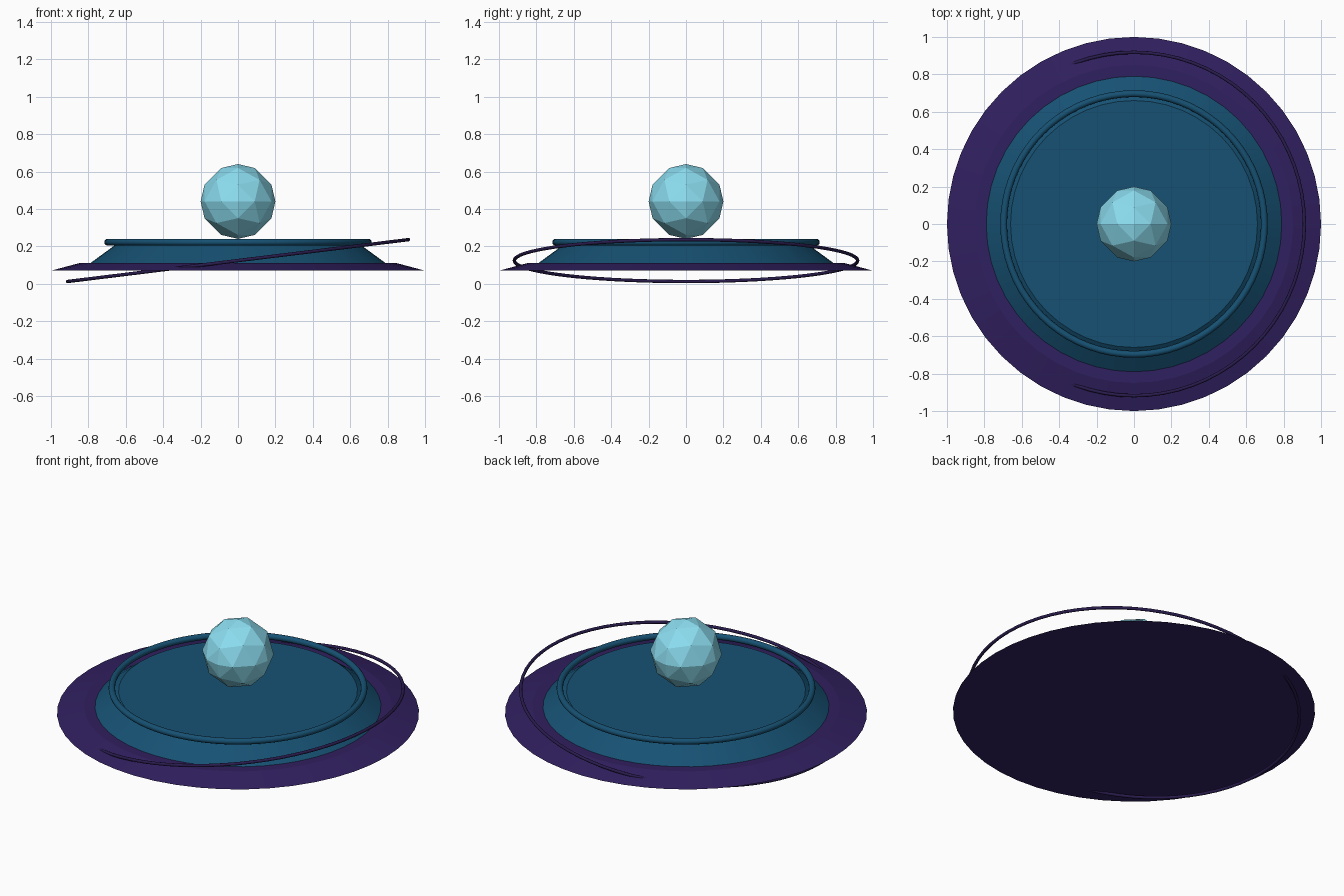
import bpy, bmesh, math
from mathutils import Vector

if "Cube" in bpy.data.objects:
    bpy.data.objects.remove(bpy.data.objects["Cube"])


def material(name, color):
    m = bpy.data.materials.new(name)
    m.diffuse_color = (*color, 1)
    m.use_nodes = True
    m.node_tree.nodes["Principled BSDF"].inputs["Base Color"].default_value = m.diffuse_color
    return m


PURPLE = material("deep_purple", (0.030, 0.014, 0.115))
DARK = material("dark_violet", (0.022, 0.011, 0.075))
TEAL = material("deep_teal", (0.008, 0.082, 0.170))
CYAN = material("pale_cyan", (0.26, 0.72, 0.87))


def smooth(obj):
    bpy.ops.object.select_all(action='DESELECT')
    obj.select_set(True)
    bpy.context.view_layer.objects.active = obj
    bpy.ops.object.shade_smooth_by_angle(angle=math.radians(12))


def frustum(name, r1, z1, r2, z2, mat, sides=48):
    bpy.ops.mesh.primitive_cone_add(vertices=sides, radius1=r1, radius2=r2,
                                    depth=z2 - z1, location=(0, 0, (z1 + z2) / 2))
    obj = bpy.context.object
    obj.name = name
    obj.data.materials.append(mat)
    smooth(obj)
    return obj


def ring(name, major, minor, z, mat, tilt=0):
    bpy.ops.mesh.primitive_torus_add(major_radius=major, minor_radius=minor,
                                     major_segments=72, minor_segments=12,
                                     location=(0, 0, z), rotation=(0, tilt, 0))
    obj = bpy.context.object
    obj.name = name
    obj.data.materials.append(mat)
    bpy.ops.object.shade_smooth()
    return obj


def octa_sphere(name, radius, z, n, mat):
    """Faceted ball: octahedron with each edge split in n, pushed to a sphere."""
    bm = bmesh.new()
    for sx in (1, -1):
        for sy in (1, -1):
            for sz in (1, -1):
                v = {}
                for i in range(n + 1):
                    for j in range(n + 1 - i):
                        p = Vector((sx * i, sy * j, sz * (n - i - j)))
                        v[i, j] = bm.verts.new(p.normalized() * radius)
                for i in range(n):
                    for j in range(n - i):
                        bm.faces.new((v[i, j], v[i + 1, j], v[i, j + 1]))
                        if i + j < n - 1:
                            bm.faces.new((v[i + 1, j], v[i + 1, j + 1], v[i, j + 1]))
    bmesh.ops.remove_doubles(bm, verts=bm.verts, dist=1e-4)
    bmesh.ops.recalc_face_normals(bm, faces=bm.faces)
    me = bpy.data.meshes.new(name)
    bm.to_mesh(me)
    bm.free()
    me.materials.append(mat)
    obj = bpy.data.objects.new(name, me)
    obj.location.z = z
    bpy.context.collection.objects.link(obj)
    return obj


# Wide lower plate and raised deck
frustum("base_plate", 1.0, 0.07, 0.85, 0.11, PURPLE)
frustum("upper_deck", 0.79, 0.11, 0.66, 0.205, TEAL)
# Rim sitting on the deck edge, and the thin tilted orbit ring
ring("deck_rim", 0.697, 0.018, 0.222, TEAL)
ring("tilted_ring", 0.918, 0.009, 0.124, DARK, tilt=-math.radians(7))
# Faceted orb hovering just above the deck
octa_sphere("orb", 0.2, 0.44, 3, CYAN)
